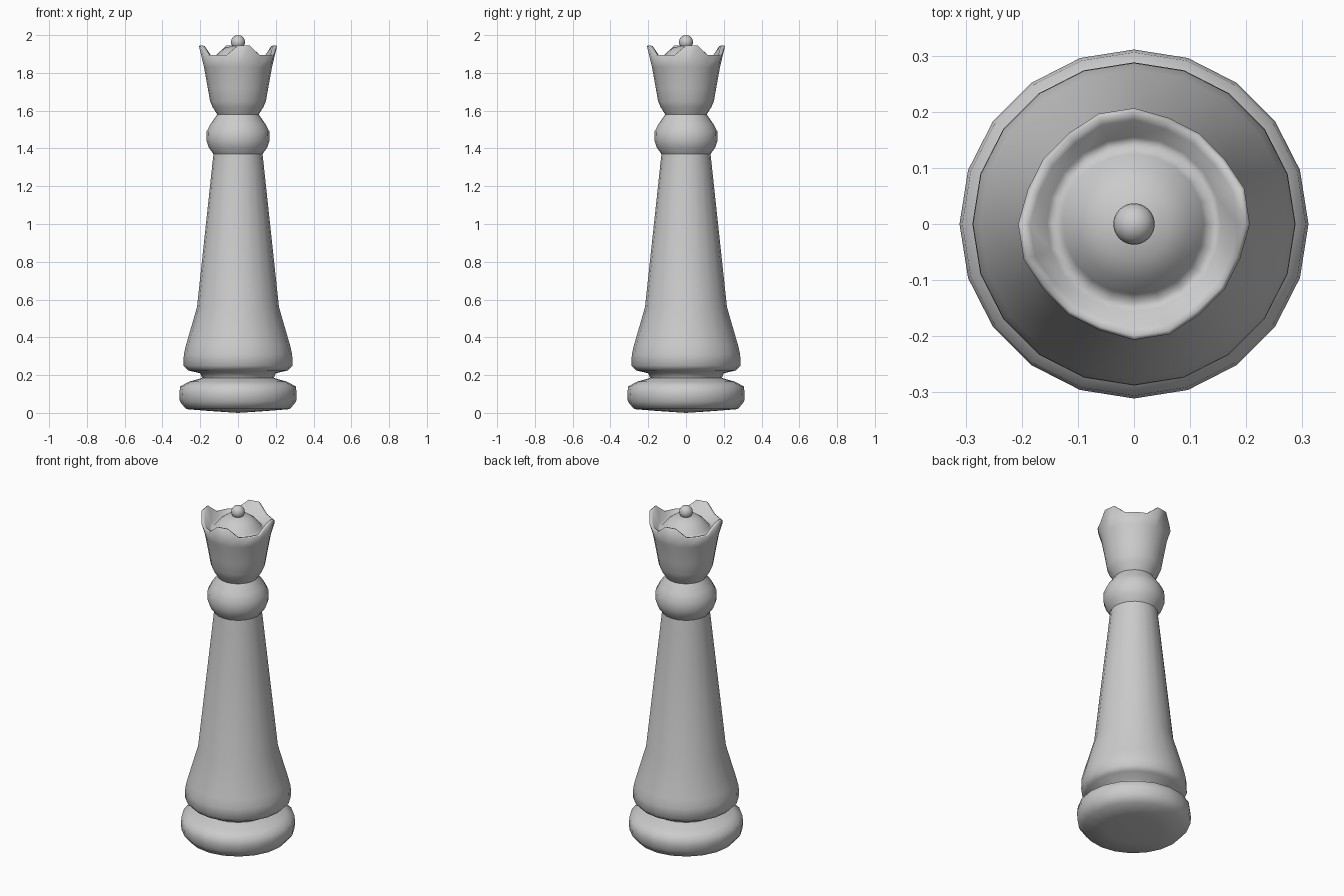
import bpy, bmesh, math

if "Cube" in bpy.data.objects:
    bpy.data.objects.remove(bpy.data.objects["Cube"])

SIDES = 20


def lathe(name, profile):
    """Spin (radius, z, crown lift) points; lift raises two of every five columns."""
    bm = bmesh.new()
    rings = []
    for r, z, *lift in profile:
        if r == 0:
            rings.append([bm.verts.new((0, 0, z))] * SIDES)
            continue
        ring = []
        for i in range(SIDES):
            a = 2 * math.pi * i / SIDES
            up = lift[0] if lift and i % 5 < 2 else 0
            rr = r + 0.15 * up
            ring.append(bm.verts.new((rr * math.cos(a), rr * math.sin(a), z + up)))
        rings.append(ring)
    for low, high in zip(rings, rings[1:]):
        for i in range(SIDES):
            j = (i + 1) % SIDES
            corners = dict.fromkeys((low[i], low[j], high[j], high[i]))
            face = bm.faces.new(list(corners))
            face.smooth = True
    bmesh.ops.recalc_face_normals(bm, faces=bm.faces)
    mesh = bpy.data.meshes.new(name)
    bm.to_mesh(mesh)
    bm.free()
    obj = bpy.data.objects.new(name, mesh)
    bpy.context.collection.objects.link(obj)
    return obj


# Rounded foot with a slightly bulging underside
lathe("base", [(0, 0), (0.15, 0.01), (0.275, 0.02), (0.308, 0.06), (0.311, 0.10),
               (0.306, 0.14), (0.26, 0.165), (0.19, 0.185)])

# Flared, tapering stem
lathe("stem", [(0.19, 0.185), (0.20, 0.21), (0.265, 0.225), (0.288, 0.25),
               (0.287, 0.31), (0.275, 0.36), (0.217, 0.56), (0.13, 1.37)])

# Bulging collar
lathe("collar", [(0.13, 1.37), (0.155, 1.405), (0.167, 1.44), (0.166, 1.49),
                 (0.145, 1.53), (0.11, 1.58)])

# Crown wall, notched rim, inner valley and dome
lathe("crown", [(0.11, 1.58), (0.135, 1.62), (0.148, 1.65), (0.16, 1.72),
                (0.18, 1.83), (0.199, 1.892, 0.05), (0.192, 1.896, 0.05),
                (0.178, 1.892, 0.05), (0.155, 1.865), (0.14, 1.86),
                (0.125, 1.88), (0.10, 1.91), (0.065, 1.935), (0, 1.947)])

# Ball on top
bpy.ops.mesh.primitive_uv_sphere_add(segments=24, ring_count=12, radius=0.037,
                                     location=(0, 0, 1.963))
ball = bpy.context.object
ball.name = "top_ball"
bpy.ops.object.shade_smooth()
